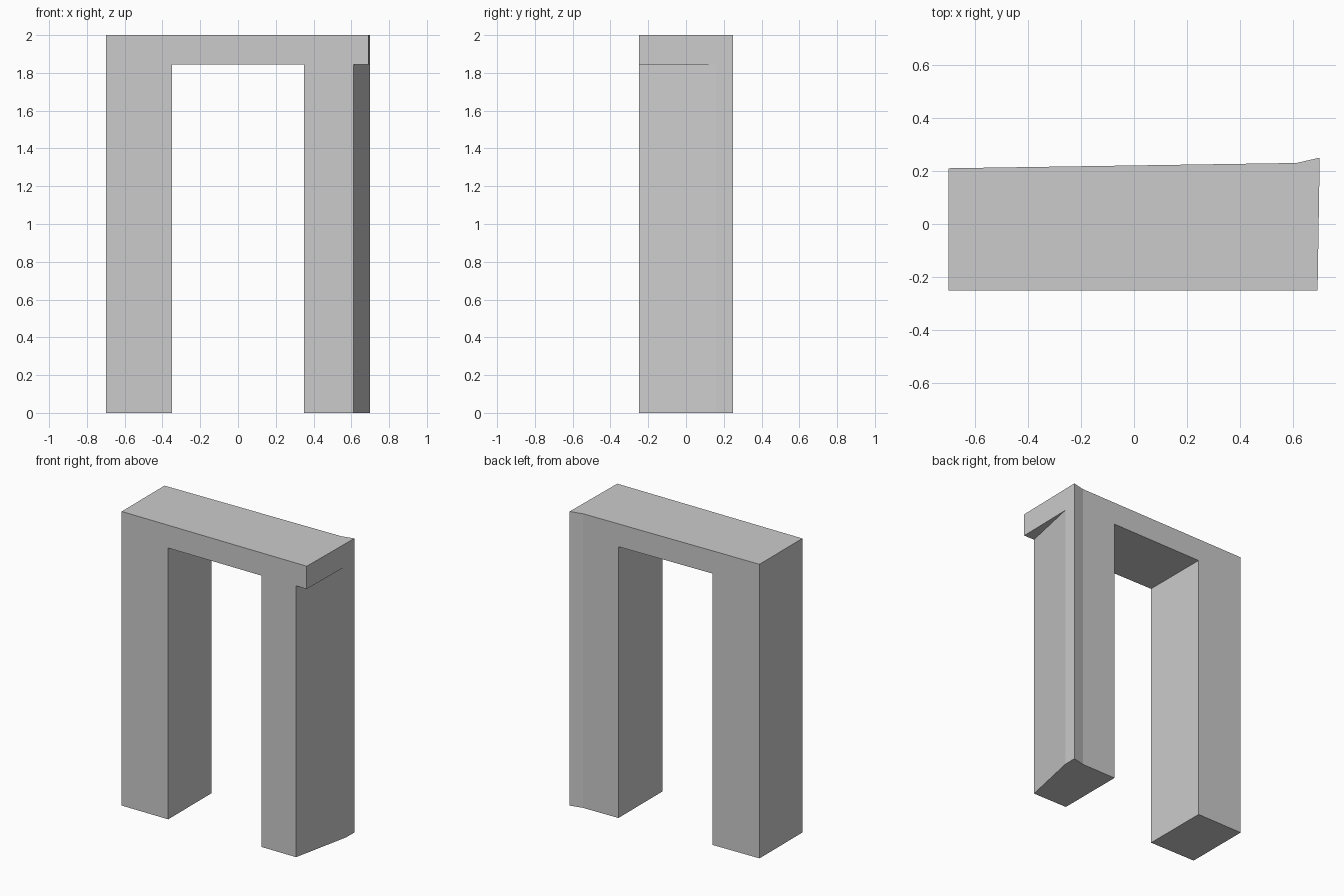
import bpy
import bmesh

cube = bpy.data.objects.get("Cube")
if cube:
    bpy.data.objects.remove(cube, do_unlink=True)

stone = bpy.data.materials.new("light grey")
stone.use_nodes = True
colour = (0.6, 0.6, 0.6, 1)
stone.diffuse_color = colour
stone.node_tree.nodes["Principled BSDF"].inputs["Base Color"].default_value = colour


def prism(name, plan, bottom, top):
    """Extrude a counter-clockwise plan outline between two heights."""
    bm = bmesh.new()
    base = bm.faces.new([bm.verts.new((x, y, bottom)) for x, y in plan])
    up = bmesh.ops.extrude_face_region(bm, geom=[base], use_keep_orig=True)
    moved = [v for v in up["geom"] if isinstance(v, bmesh.types.BMVert)]
    bmesh.ops.translate(bm, verts=moved, vec=(0, 0, top - bottom))
    bmesh.ops.recalc_face_normals(bm, faces=bm.faces)
    mesh = bpy.data.meshes.new(name)
    bm.to_mesh(mesh)
    bm.free()
    mesh.materials.append(stone)
    obj = bpy.data.objects.new(name, mesh)
    bpy.context.collection.objects.link(obj)
    return obj


LINTEL = 1.845

# Whole doorway block, with its slightly skewed back and flared rear corner
frame = prism("door_frame", [(-0.7, -0.25), (0.692, -0.25), (0.7, 0.25),
                             (0.612, 0.23), (-0.7, 0.21)], 0, 2)

# Doorway opening, and the wedge that leaves the lintel overhanging the left leg
opening = prism("opening_cutter", [(-0.35, -0.5), (0.35, -0.5),
                                   (0.35, 0.5), (-0.35, 0.5)], -0.5, LINTEL)
wedge = prism("leg_wedge_cutter", [(0.6014, -0.3), (0.8, -0.3),
                                   (0.8, 0.182), (0.7032, 0.182)], -0.5, LINTEL)

# Apply the cuts, then drop the cutters
for cutter in (opening, wedge):
    cut = frame.modifiers.new(cutter.name, "BOOLEAN")
    cut.operation = "DIFFERENCE"
    cut.solver = "EXACT"
    cut.object = cutter
bpy.context.view_layer.objects.active = frame
for cutter in (opening, wedge):
    bpy.ops.object.modifier_apply(modifier=cutter.name)
for cutter in (opening, wedge):
    bpy.data.objects.remove(cutter, do_unlink=True)
